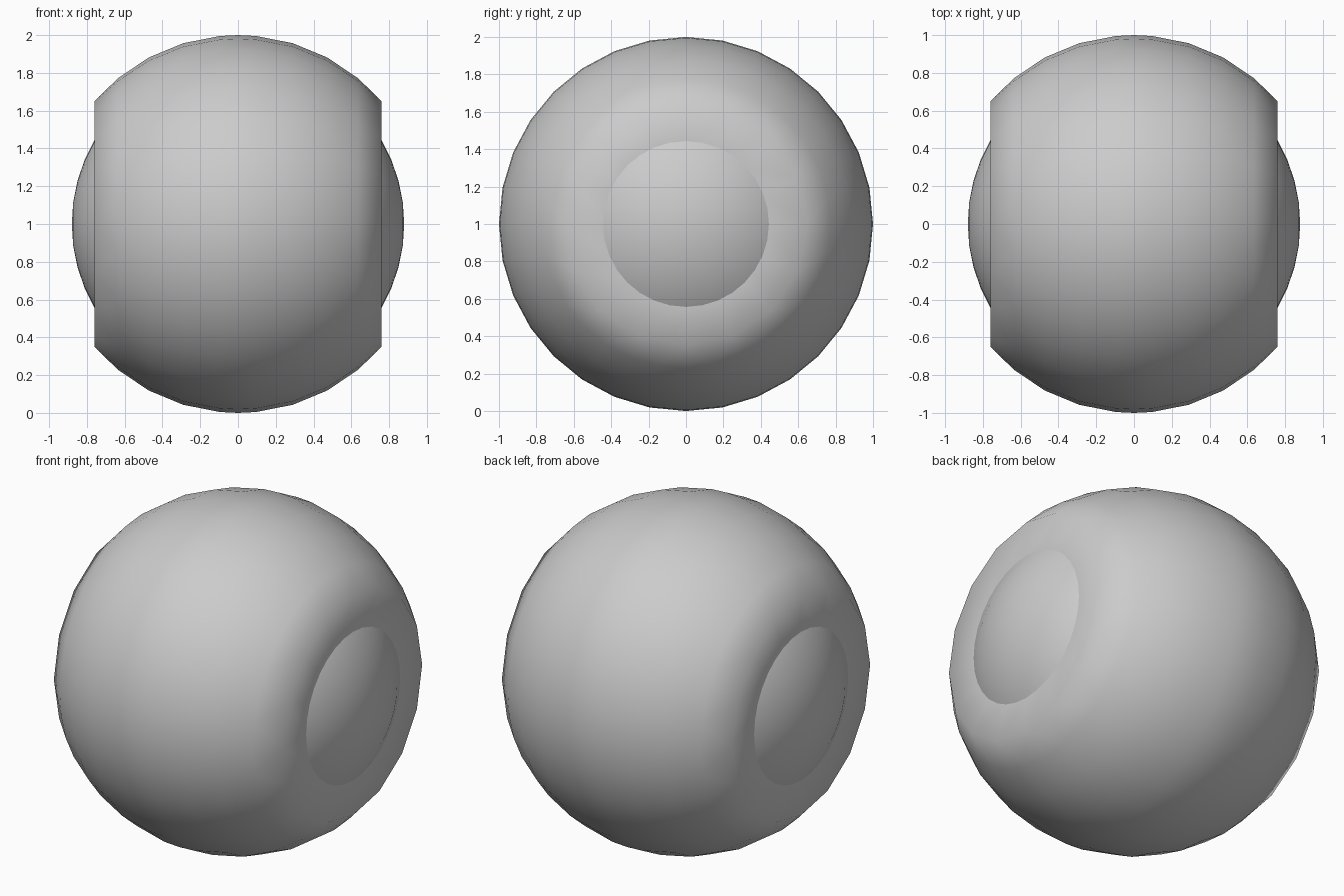
import bpy
import bmesh
from math import radians, sin, cos, pi, sqrt
from mathutils import Matrix

cube = bpy.data.objects.get("Cube")
if cube:
    bpy.data.objects.remove(cube, do_unlink=True)

SEGMENTS = 32
CUT_X = 0.76
CUT_RADIUS = sqrt(1 - CUT_X ** 2)


def finish(name, bm):
    bmesh.ops.recalc_face_normals(bm, faces=bm.faces)
    for face in bm.faces:
        face.smooth = True
    mesh = bpy.data.meshes.new(name)
    bm.to_mesh(mesh)
    bm.free()
    obj = bpy.data.objects.new(name, mesh)
    obj.location.z = 1
    bpy.context.collection.objects.link(obj)
    return obj


def add_ring(bm, x, radius, count=SEGMENTS):
    """A closed loop of vertices around the x axis."""
    step = 2 * pi / count
    return [bm.verts.new((x, radius * cos(i * step), radius * sin(i * step)))
            for i in range(count)]


def join_rings(bm, a, b):
    """Quads between equal rings, or a zigzag of triangles to a half-count ring."""
    n, m = len(a), len(b)
    for i in range(n):
        j = (i + 1) % n
        if n == m:
            bm.faces.new((a[i], a[j], b[j], b[i]))
        elif i % 2 == 0:
            bm.faces.new((a[i], a[j], b[i // 2]))
        else:
            k = (i // 2 + 1) % m
            bm.faces.new((a[i], a[j], b[k]))
            bm.faces.new((a[i], b[k], b[i // 2]))


# Outer ball with a flat cut on each side
bm = bmesh.new()
angles = [-39.4, -28.1, -16.9, -5.6, 0, 5.6, 16.9, 28.1, 39.4]
rings = [add_ring(bm, sin(radians(a)), cos(radians(a))) for a in angles]
for first, second in zip(rings, rings[1:]):
    join_rings(bm, first, second)

# Coarse rim and flat cap at both ends
for side, end in ((-1, rings[0]), (1, rings[-1])):
    rim = add_ring(bm, side * CUT_X, CUT_RADIUS, SEGMENTS // 2)
    inner = add_ring(bm, side * CUT_X, 0.43, SEGMENTS // 2)
    join_rings(bm, end, rim)
    join_rings(bm, rim, inner)
    bm.faces.new(inner)
finish("outer_shell", bm)

# Inner ball bulging through the flat sides
bm = bmesh.new()
bmesh.ops.create_uvsphere(bm, u_segments=SEGMENTS, v_segments=24, radius=0.88,
                          matrix=Matrix.Rotation(pi / 2, 4, 'Y'))
finish("inner_ball", bm)
